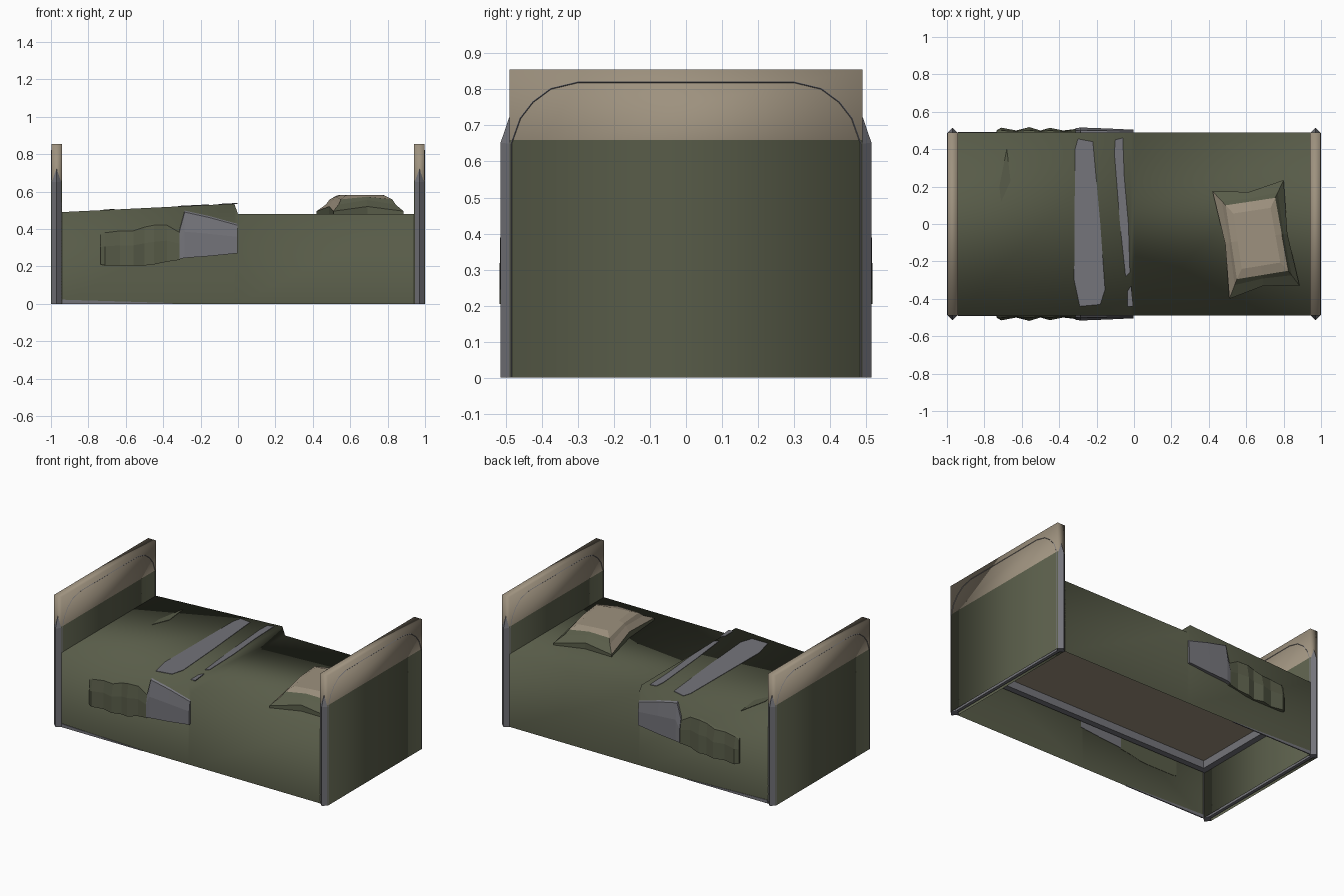
import bpy, math
from mathutils import Vector

if "Cube" in bpy.data.objects:
    bpy.data.objects.remove(bpy.data.objects["Cube"])

def mat(name, c):
    m = bpy.data.materials.new(name)
    m.diffuse_color = (*c, 1)
    m.use_nodes = True
    m.node_tree.nodes["Principled BSDF"].inputs["Base Color"].default_value = m.diffuse_color
    return m

GREEN = mat("olive green cloth", (0.098, 0.107, 0.066))
TAN = mat("beige linen", (0.34, 0.285, 0.21))
GRAY = mat("steel gray", (0.175, 0.175, 0.195))
MATS = [GREEN, TAN, GRAY]

def mesh(name, verts, faces, idx=0, smooth=False):
    me = bpy.data.meshes.new(name)
    me.from_pydata(verts, [], faces)
    for m in MATS:
        me.materials.append(m)
    for i, p in enumerate(me.polygons):
        p.material_index = idx(p) if callable(idx) else idx
        p.use_smooth = smooth
    me.update()
    ob = bpy.data.objects.new(name, me)
    bpy.context.collection.objects.link(ob)
    return ob

def box(name, x0, x1, y0, y1, z0, z1, idx):
    v = [(x, y, z) for x in (x0, x1) for y in (y0, y1) for z in (z0, z1)]
    f = [(0, 1, 3, 2), (4, 6, 7, 5), (0, 4, 5, 1), (2, 3, 7, 6), (0, 2, 6, 4), (1, 5, 7, 3)]
    return mesh(name, v, f, idx)

def loft(rings, cap_start=False, cap_end=False):
    n = len(rings[0])
    v = [p for r in rings for p in r]
    f = [(k*n+i, k*n+(i+1) % n, (k+1)*n+(i+1) % n, (k+1)*n+i)
         for k in range(len(rings)-1) for i in range(n)]
    if cap_start:
        f.append(tuple(reversed(range(n))))
    if cap_end:
        f.append(tuple(range((len(rings)-1)*n, len(rings)*n)))
    return v, f

# end panels (open below) with their sunken tube arches and low cross bars
half = [(0.485, 0), (0.485, 0.65), (0.46, 0.72), (0.425, 0.765), (0.375, 0.802), (0.3, 0.82)]
path = half + [(-y, z) for y, z in reversed(half)]
for side, s in (("head", 1), ("foot", -1)):
    cx = 0.97*s
    ring = [(cx-0.028, -0.49), (cx+0.028, -0.49), (cx+0.028, 0.49), (cx-0.028, 0.49)]
    v, f = loft([[(x, y, z) for x, y in ring] for z in (0, 0.66, 0.855)], cap_end=True)
    mesh(side + "_panel", v, f, lambda p: 1 if p.center.z > 0.66 else 0, True)

    rings = []
    for i, (y, z) in enumerate(path):
        a = Vector(path[max(i-1, 0)])
        b = Vector(path[min(i+1, len(path)-1)])
        t = (b-a).normalized()
        n = Vector((t.y, -t.x))*0.03
        rings.append([(cx+0.03, y, z), (cx, y+n.x, max(z+n.y, 0)),
                      (cx-0.03, y, z), (cx, y-n.x, max(z-n.y, 0))])
    v, f = loft(rings, True, True)
    mesh(side + "_tube_arch", v, f, 2)
    box(side + "_low_bar", cx-0.01, cx+0.01, -0.48, 0.48, 0.002, 0.022, 2)

# draped cover: one open sheet with the blanket wedge on the foot half
st = [(-0.945, 0.49), (-0.02, 0.535), (0.0, 0.48), (0.945, 0.48)]
rows = [[(x, -0.49, 0), (x, -0.49, z), (x, 0.49, z), (x, 0.49, 0)] for x, z in st]
v = [p for r in rows for p in r]
f = [(k*4+i, (k+1)*4+i, (k+1)*4+i+1, k*4+i+1) for k in range(3) for i in range(3)]
mesh("draped_cover", v, f, 0, True)

# mattress and rails seen from below
box("mattress", -0.94, 0.94, -0.47, 0.47, 0.35, 0.474, 1)
for s in (1, -1):
    a, b = sorted((0.435*s, 0.475*s))
    box("side_rail", -0.94, 0.94, a, b, 0.30, 0.36, 2)
    a, b = sorted((0.90*s, 0.94*s))
    box("end_rail", a, b, -0.435, 0.435, 0.30, 0.36, 2)

# gray blanket bands: thin plates following the sloping top
def top_z(x):
    return 0.49+(min(x, -0.02)+0.94)/0.92*0.045

def plate(name, pts, idx):
    n = len(pts)
    v, f = loft([[(x, y, top_z(x)-0.002) for x, y in pts],
                 [(x, y, top_z(x)+0.003) for x, y in pts]], False, True)
    mesh(name, v, f, idx)

plate("blanket_band", [(-0.29, -0.44), (-0.18, -0.43), (-0.155, -0.35), (-0.18, 0.0),
                       (-0.22, 0.44), (-0.30, 0.455), (-0.315, 0.40), (-0.32, -0.30)], 2)
plate("blanket_hem", [(-0.045, -0.28), (-0.022, -0.26), (-0.03, 0.0), (-0.052, 0.25),
                      (-0.06, 0.46), (-0.10, 0.45), (-0.105, 0.38), (-0.075, 0.0)], 2)
plate("hem_end", [(-0.035, -0.44), (-0.004, -0.44), (-0.015, -0.33), (-0.035, -0.36)], 2)
plate("blanket_crease", [(-0.71, 0.12), (-0.66, 0.23), (-0.68, 0.40), (-0.72, 0.2)], 0)

# blanket folds bulging from each long side: (x, top z, bottom z, out)
green_fold = [(-0.735, 0.38, 0.21, 0.50), (-0.71, 0.39, 0.205, 0.515), (-0.63, 0.40, 0.205, 0.50),
              (-0.56, 0.40, 0.205, 0.518), (-0.50, 0.42, 0.205, 0.50), (-0.45, 0.43, 0.21, 0.514),
              (-0.38, 0.43, 0.225, 0.50), (-0.31, 0.39, 0.235, 0.508)]
gray_fold = [(-0.312, 0.40, 0.24, 0.512), (-0.285, 0.50, 0.245, 0.516),
             (-0.15, 0.47, 0.255, 0.511), (-0.003, 0.43, 0.27, 0.504)]
for s in (-1, 1):
    for name, prof, idx in (("green_side_fold", green_fold, 0), ("gray_side_fold", gray_fold, 2)):
        rings = [[(x, 0.488*s, zt), (x, s*(0.492+(o-0.492)*0.35), zt-0.01),
                  (x, o*s, zb+(zt-zb)*0.55), (x, o*s, zb), (x, 0.488*s, zb)]
                 for x, zt, zb, o in prof]
        v, f = loft(rings, True, True)
        mesh(name, v, f, idx)
    # gray sliver along the lower hem
    y0, y1 = 0.486*s, 0.493*s
    tri = [(-0.94, 0.0), (-0.35, 0.0), (-0.35, 0.004), (-0.94, 0.022)]
    v, f = loft([[(x, y, z) for x, z in tri] for y in (y0, y1)], True, True)
    mesh("lower_hem", v, f, 2)

# pillow: pinched corners, stepped dome; left flank beige, the others olive
corner = [(0.42, 0.175), (0.80, 0.235), (0.885, -0.33), (0.51, -0.40)]
inner = [(0.49, 0.10), (0.755, 0.14), (0.825, -0.25), (0.55, -0.295)]
def ring8(c, z, zm, pull):
    mid = Vector((0.655, -0.075))
    out = []
    for i in range(4):
        a, b = Vector(c[i]), Vector(c[(i+1) % 4])
        m = (a+b)/2
        m += (mid-m)*pull
        out += [(a.x, a.y, z), (m.x, m.y, zm)]
    return out
mid_c = [tuple(Vector(o)*0.3+Vector(i)*0.7) for o, i in zip(corner, inner)]
top_c = [tuple(Vector(i)*0.75+Vector((0.655, -0.075))*0.25) for i in inner]
rings = [ring8(corner, 0.478, 0.478, 0.12), ring8(corner, 0.495, 0.52, 0.12),
         ring8(mid_c, 0.53, 0.555, 0.04), ring8(inner, 0.558, 0.572, 0.0),
         ring8(top_c, 0.58, 0.582, 0.0)]
v, f = loft(rings, False, True)
def pillow_colour(p):
    if p.index >= 24:
        return 1
    return 1 if p.index % 8 in (6, 7) and p.index >= 8 else 0
ob = mesh("pillow", v, f, pillow_colour)

# make closed parts face outward
import bmesh
for ob in bpy.data.objects:
    if ob.name == "draped_cover":
        continue
    bm = bmesh.new()
    bm.from_mesh(ob.data)
    bmesh.ops.recalc_face_normals(bm, faces=bm.faces)
    bm.to_mesh(ob.data)
    bm.free()
